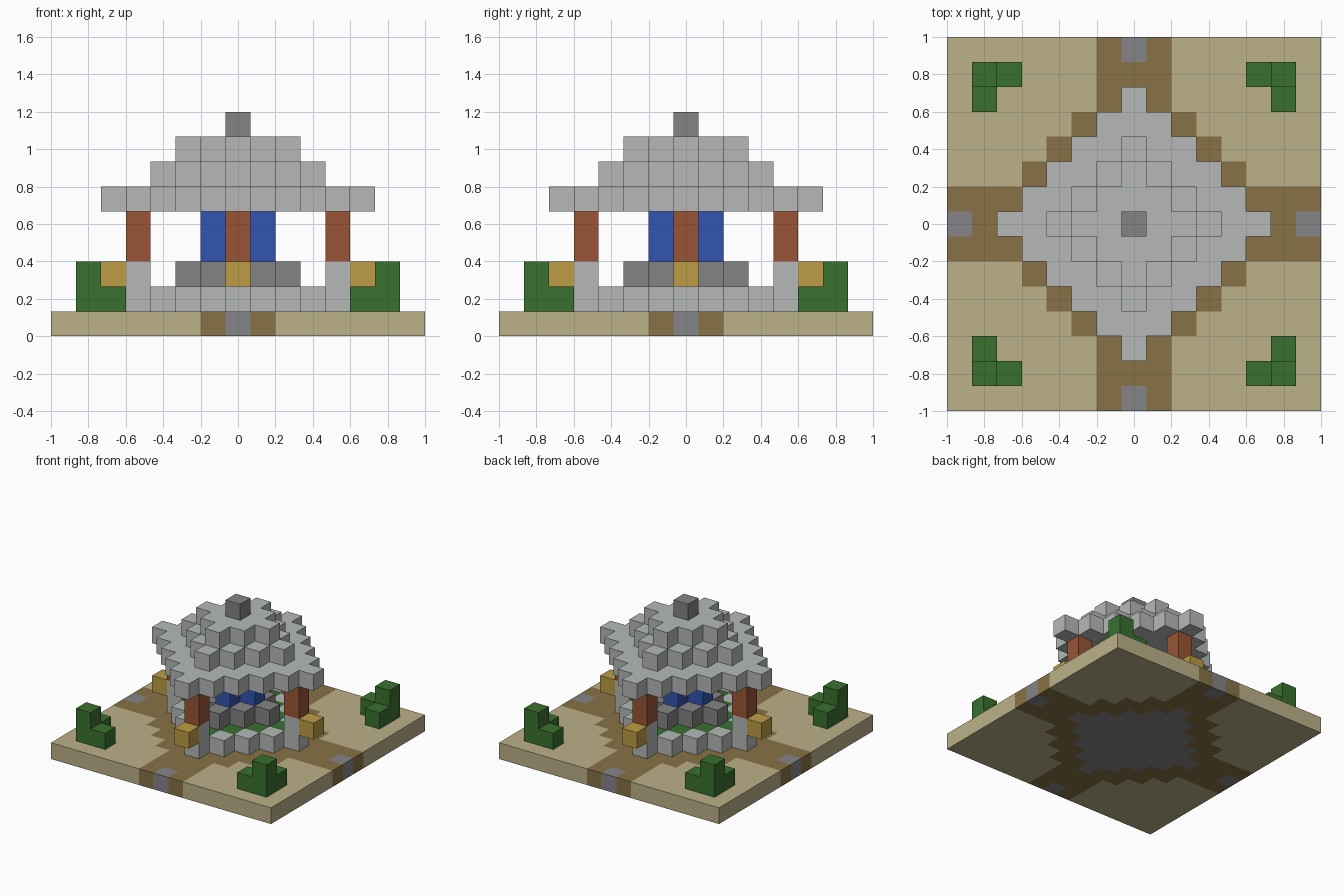
import bpy
import bmesh
from mathutils import Vector

default = bpy.data.objects.get("Cube")
if default:
    bpy.data.objects.remove(default, do_unlink=True)

HALF = 7                    # the plot is 15 blocks wide
U = 2 / (2 * HALF + 1)      # block size


def material(name, rgb):
    """Flat colour given as 0-255 display values."""
    def lin(c):
        c /= 255
        return c / 12.92 if c <= 0.04045 else ((c + 0.055) / 1.055) ** 2.4
    col = (*[lin(c) for c in rgb], 1)
    m = bpy.data.materials.new(name)
    m.use_nodes = True
    m.diffuse_color = col
    bsdf = m.node_tree.nodes["Principled BSDF"]
    bsdf.inputs["Base Color"].default_value = col
    bsdf.inputs["Roughness"].default_value = 0.9
    return m


sand = material("sand", (187, 177, 137))
earth = material("earth", (136, 114, 70))
paving = material("paving grey", (133, 133, 136))
pale_stone = material("pale stone", (182, 185, 185))
dark_stone = material("dark stone", (132, 132, 132))
leaf = material("leaf green", (57, 112, 46))
clay = material("clay red", (153, 85, 53))
water_blue = material("water blue", (51, 85, 177))
gold = material("lantern gold", (190, 156, 70))

SIDES = [Vector(d) for d in ((1, 0, 0), (-1, 0, 0), (0, 1, 0),
                             (0, -1, 0), (0, 0, 1), (0, 0, -1))]


def blocks(name, cells, mats, pick=lambda x, y: 0):
    """Join unit blocks into one shell, leaving out faces between neighbours."""
    cells = set(cells)
    bm = bmesh.new()
    for cell in sorted(cells):
        centre = Vector(cell) + Vector((0, 0, 0.5))
        for n in SIDES:
            if tuple(int(a + b) for a, b in zip(cell, n)) in cells:
                continue
            u = Vector((n.y, n.z, n.x))
            v = n.cross(u)
            corners = [centre + (n + u * a + v * b) / 2
                       for a, b in ((-1, -1), (1, -1), (1, 1), (-1, 1))]
            face = bm.faces.new([bm.verts.new(c * U) for c in corners])
            face.material_index = pick(cell[0], cell[1])
    bmesh.ops.remove_doubles(bm, verts=bm.verts, dist=U / 100)
    mesh = bpy.data.meshes.new(name)
    bm.to_mesh(mesh)
    bm.free()
    for m in mats:
        mesh.materials.append(m)
    ob = bpy.data.objects.new(name, mesh)
    bpy.context.collection.objects.link(ob)
    return ob


def diamond(outer, layers, inner=0):
    """Blocks whose stepped distance from the middle is inner to outer."""
    r = range(-outer, outer + 1)
    return [(x, y, z) for x in r for y in r for z in layers
            if inner <= abs(x) + abs(y) <= outer]


# Ground slab: paved middle, earth surround and crossing paths, sandy corners
def ground_colour(x, y):
    reach, narrow = abs(x) + abs(y), min(abs(x), abs(y))
    if reach <= 4 or (narrow == 0 and reach == HALF):
        return 2
    return 1 if reach <= 6 or narrow <= 1 else 0


span = range(-HALF, HALF + 1)
blocks("ground", [(x, y, 0) for x in span for y in span],
       [sand, earth, paving], ground_colour)

# Planted court inside a low wall
blocks("low_wall", diamond(4, [1], inner=4), [pale_stone])
blocks("lawn", diamond(3, [1]), [leaf])

# Fountain basin and rising water
blocks("fountain_basin", diamond(2, [2]), [dark_stone])
blocks("fountain_water", diamond(1, [3, 4]), [water_blue])

# Four pillars on pedestals, each with a lantern on its outer side
for side, dx, dy in (("left", 1, 0), ("right", -1, 0),
                     ("back", 0, 1), ("front", 0, -1)):
    blocks(side + "_pedestal", [(4 * dx, 4 * dy, 2)], [pale_stone])
    blocks(side + "_pillar", [(4 * dx, 4 * dy, z) for z in (3, 4)], [clay])
    blocks(side + "_lantern", [(5 * dx, 5 * dy, 2)], [gold])

# Stepped roof and finial
roof = diamond(5, [5]) + diamond(3, [6]) + diamond(2, [7])
blocks("stepped_roof", roof, [pale_stone])
blocks("roof_finial", [(0, 0, 8)], [dark_stone])

# Corner hedges, taller at the outer corner
for sx, x_name in ((1, "left"), (-1, "right")):
    for sy, y_name in ((1, "back"), (-1, "front")):
        hedge = [(6, 6, 1), (6, 6, 2), (5, 6, 1), (6, 5, 1)]
        blocks(f"{y_name}_{x_name}_hedge",
               [(sx * x, sy * y, z) for x, y, z in hedge], [leaf])
